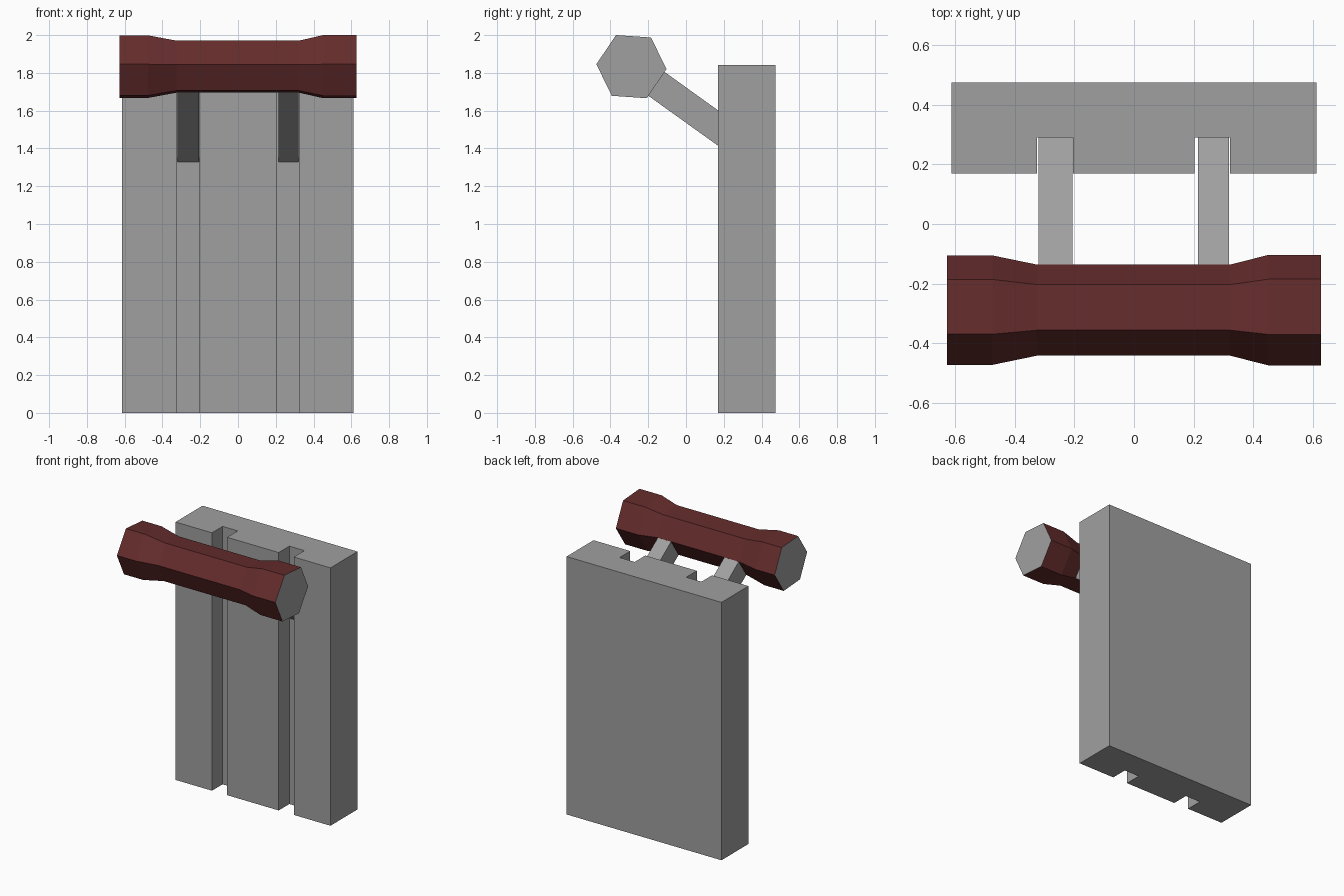
import bpy
import math

if "Cube" in bpy.data.objects:
    bpy.data.objects.remove(bpy.data.objects["Cube"])

BAR_Y, BAR_Z = -0.289, 1.833


def make_material(name, r, g, b):
    mat = bpy.data.materials.new(name)
    mat.diffuse_color = (r, g, b, 1)
    mat.use_nodes = True
    mat.node_tree.nodes["Principled BSDF"].inputs["Base Color"].default_value = mat.diffuse_color
    return mat


grey = make_material("mid_grey", 0.35, 0.35, 0.35)
red = make_material("dark_red", 0.13, 0.025, 0.025)


def loft(name, rings):
    """Skin a list of equal-sized rings; the two end caps come first."""
    n = len(rings[0])
    last = (len(rings) - 1) * n
    faces = [list(range(n))[::-1], list(range(last, last + n))]
    for r in range(len(rings) - 1):
        for i in range(n):
            j = (i + 1) % n
            faces.append([r * n + i, r * n + j, (r + 1) * n + j, (r + 1) * n + i])
    mesh = bpy.data.meshes.new(name)
    mesh.from_pydata([v for ring in rings for v in ring], [], faces)
    mesh.materials.append(grey)
    mesh.update()
    obj = bpy.data.objects.new(name, mesh)
    bpy.context.collection.objects.link(obj)
    return obj


def hex_ring(x, radius):
    angles = [math.radians(-4 + 60 * i) for i in range(6)]
    return [(x, BAR_Y + radius * math.cos(a), BAR_Z + radius * math.sin(a)) for a in angles]


# Upright slab with two vertical grooves in the front
plan = [(-0.613, 0.17), (-0.325, 0.17), (-0.325, 0.29), (-0.205, 0.29), (-0.205, 0.17),
        (0.203, 0.17), (0.203, 0.29), (0.322, 0.29), (0.322, 0.17), (0.612, 0.17),
        (0.612, 0.475), (-0.613, 0.475)]
loft("grooved_panel", [[(x, y, z) for x, y in plan] for z in (0, 1.843)])

# Six-sided grip, waisted in the middle, with bare grey ends
stations = [(-0.627, 0.184), (-0.475, 0.184), (-0.325, 0.153),
            (0.322, 0.153), (0.452, 0.186), (0.627, 0.186)]
bar = loft("handle_bar", [hex_ring(x, r) for x, r in stations])
bar.data.materials.append(red)
for i, face in enumerate(bar.data.polygons):
    face.material_index = 0 if i < 2 else 1

# Sloping struts from the lower rear facet of the grip into the grooves
side = [(-0.137, 1.822), (-0.222, 1.695), (0.29, 1.328), (0.29, 1.515)]
for name, x0, x1 in (("left_strut", -0.321, -0.207), ("right_strut", 0.214, 0.319)):
    loft(name, [[(x, y, z) for y, z in side] for x in (x0, x1)])
